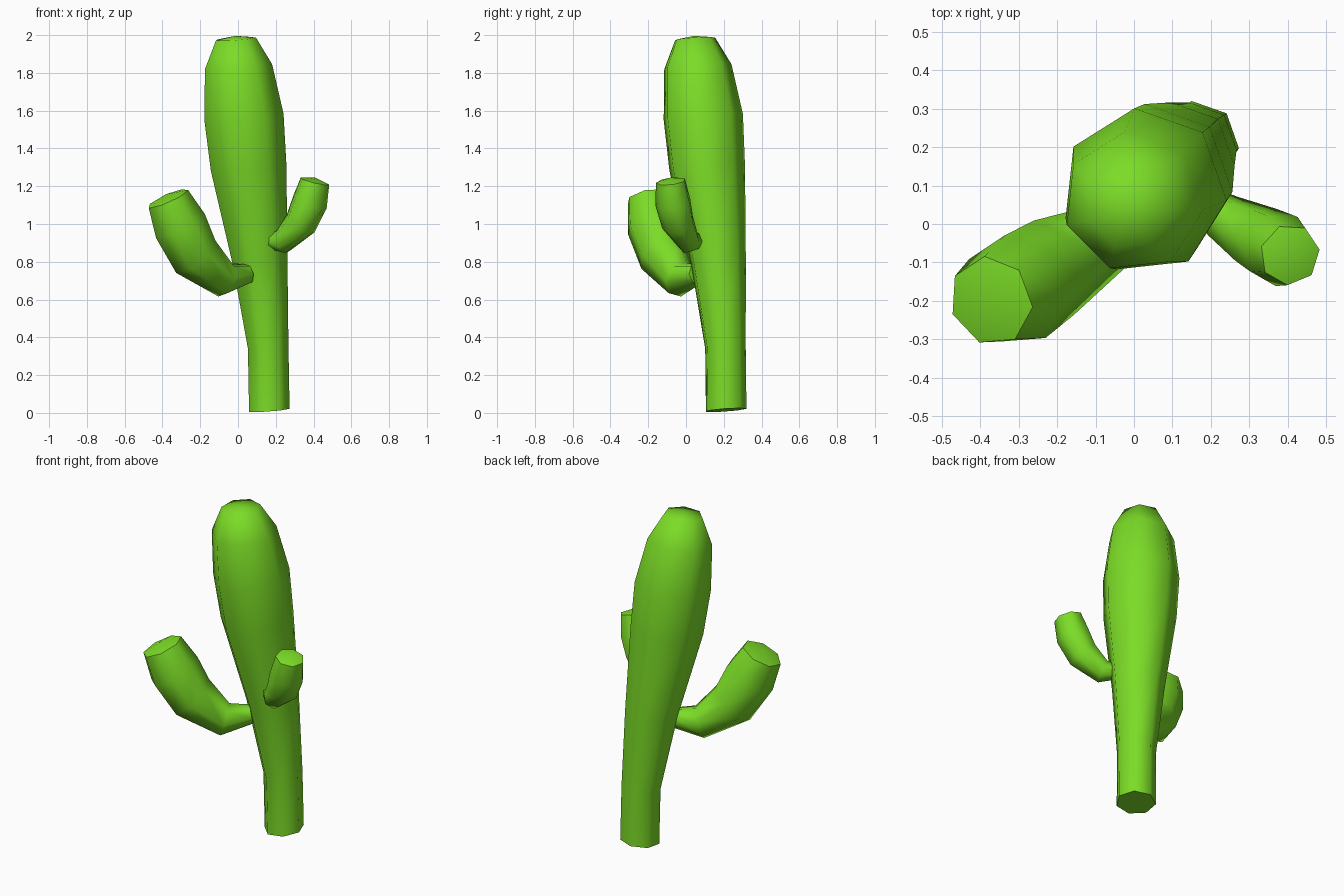
import bpy, bmesh, math
from mathutils import Vector

if "Cube" in bpy.data.objects:
    bpy.data.objects.remove(bpy.data.objects["Cube"])

green = bpy.data.materials.new("cactus green")
green.diffuse_color = (0.20, 0.72, 0.02, 1)
green.use_nodes = True
green.node_tree.nodes["Principled BSDF"].inputs["Base Color"].default_value = green.diffuse_color


def stem(name, rings, sides, ref, start_deg, dome, tilt=None):
    """Loft n-sided rings (x, y, z, radius) along a path, with a domed tip."""
    bm = bmesh.new()
    pts = [Vector(r[:3]) for r in rings]
    ref = Vector(ref)
    loops = []
    for i, r in enumerate(rings):
        a, b = pts[max(i - 1, 0)], pts[min(i + 1, len(pts) - 1)]
        t = (Vector(tilt) if tilt else b - a).normalized()
        u = (ref - t * ref.dot(t)).normalized()
        v = t.cross(u)
        loop = []
        for k in range(sides):
            ang = math.radians(start_deg) + 2 * math.pi * k / sides
            p = pts[i] + (u * math.cos(ang) + v * math.sin(ang)) * r[3]
            p.z = max(p.z, 0)
            loop.append(bm.verts.new(p))
        loops.append(loop)
    for lo, hi in zip(loops, loops[1:]):
        for k in range(sides):
            j = (k + 1) % sides
            bm.faces.new((lo[k], lo[j], hi[j], hi[k]))
    bm.faces.new(loops[0][::-1])
    tip = bm.verts.new(pts[-1] + t * dome)
    for k in range(sides):
        bm.faces.new((loops[-1][k], loops[-1][(k + 1) % sides], tip))
    bmesh.ops.recalc_face_normals(bm, faces=bm.faces)
    me = bpy.data.meshes.new(name)
    bm.to_mesh(me)
    bm.free()
    me.materials.append(green)
    ob = bpy.data.objects.new(name, me)
    bpy.context.collection.objects.link(ob)
    bpy.ops.object.select_all(action='DESELECT')
    ob.select_set(True)
    bpy.context.view_layer.objects.active = ob
    bpy.ops.object.shade_smooth_by_angle(angle=math.radians(65))
    return ob


# Leaning club-shaped trunk
stem("trunk", [
    (0.163, 0.210, 0.015, 0.111),
    (0.157, 0.206, 0.35, 0.111),
    (0.113, 0.168, 0.80, 0.150),
    (0.051, 0.107, 1.30, 0.207),
    (0.026, 0.086, 1.57, 0.217),
    (-0.002, 0.058, 1.835, 0.184),
    (-0.014, 0.045, 1.98, 0.110),
], 7, (1, 0, 0), 148, 0.016, tilt=(-0.07, -0.07, 1))

# Large left arm
stem("left_arm", [
    (0.050, 0.060, 0.735, 0.055),
    (-0.070, -0.030, 0.705, 0.095),
    (-0.230, -0.120, 0.835, 0.138),
    (-0.310, -0.172, 0.995, 0.148),
    (-0.372, -0.200, 1.135, 0.118),
], 7, (0.55, -0.83, 0), 0, 0.025)

# Small right arm
stem("right_arm", [
    (0.160, 0.070, 0.910, 0.040),
    (0.235, 0.015, 0.905, 0.066),
    (0.330, -0.040, 1.000, 0.090),
    (0.378, -0.066, 1.110, 0.097),
    (0.406, -0.080, 1.226, 0.080),
], 7, (0.5, 0.87, 0), 0, 0.02)
